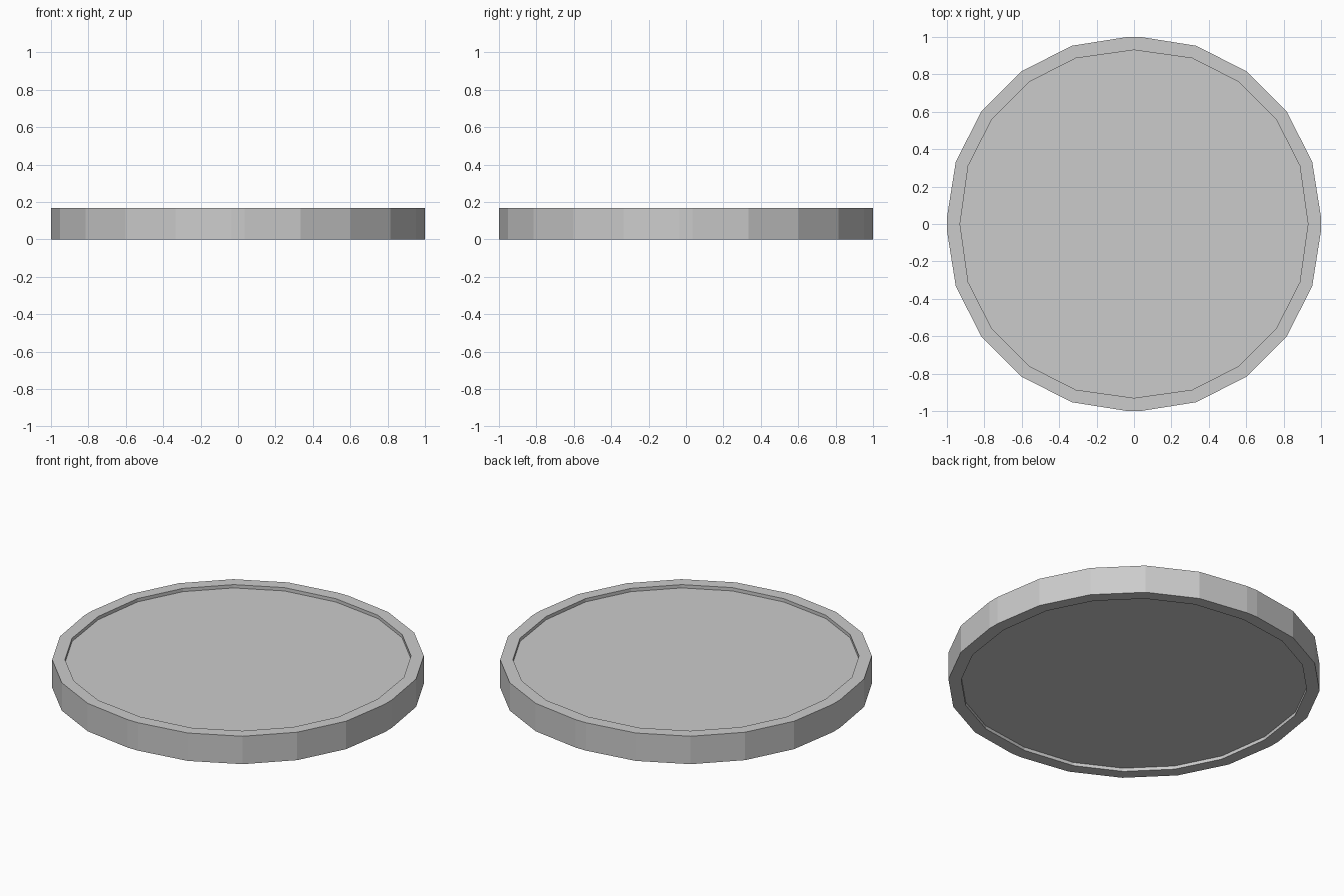
import bpy, bmesh, math

if "Cube" in bpy.data.objects:
    bpy.data.objects.remove(bpy.data.objects["Cube"])

HEIGHT = 0.168    # full rim height
RECESS = 0.02     # panel set back from the rim on both faces
GAP = 0.035       # half width of the short flats between the corner arcs
STEPS = 5         # facets per corner arc


def outline(radius, pointed):
    """Four faceted quarter arcs; pointed closes the short flats to one point."""
    pts = []
    for q in range(4):
        ca, sa = math.cos(q * math.pi / 2), math.sin(q * math.pi / 2)
        for i in range(STEPS + 1):
            a = i * math.pi / 2 / STEPS
            x = GAP + (radius - GAP) * math.cos(a)
            y = GAP + (radius - GAP) * math.sin(a)
            if pointed and i == 0:
                y = 0
            if pointed and i == STEPS:
                x = 0
            pts.append((x * ca - y * sa, x * sa + y * ca))
    return pts


outer = outline(1.0, False)
inner = outline(0.93, True)

# Loops from the underside panel, around the rim, to the upper panel
profile = [(inner, RECESS), (inner, 0), (outer, 0),
           (outer, HEIGHT), (inner, HEIGHT), (inner, HEIGHT - RECESS)]

bm = bmesh.new()
loops = [[bm.verts.new((x, y, z)) for x, y in pts] for pts, z in profile]
n = len(outer)
for a, b in zip(loops, loops[1:]):
    for i in range(n):
        j = (i + 1) % n
        bm.faces.new((a[i], a[j], b[j], b[i]))

# Recessed panels
bm.faces.new(loops[0])
bm.faces.new(loops[-1])

bmesh.ops.remove_doubles(bm, verts=bm.verts[:], dist=0.0005)
bmesh.ops.recalc_face_normals(bm, faces=bm.faces[:])
mesh = bpy.data.meshes.new("round_rimmed_disc")
bm.to_mesh(mesh)
bm.free()
disc = bpy.data.objects.new("round_rimmed_disc", mesh)
bpy.context.collection.objects.link(disc)
